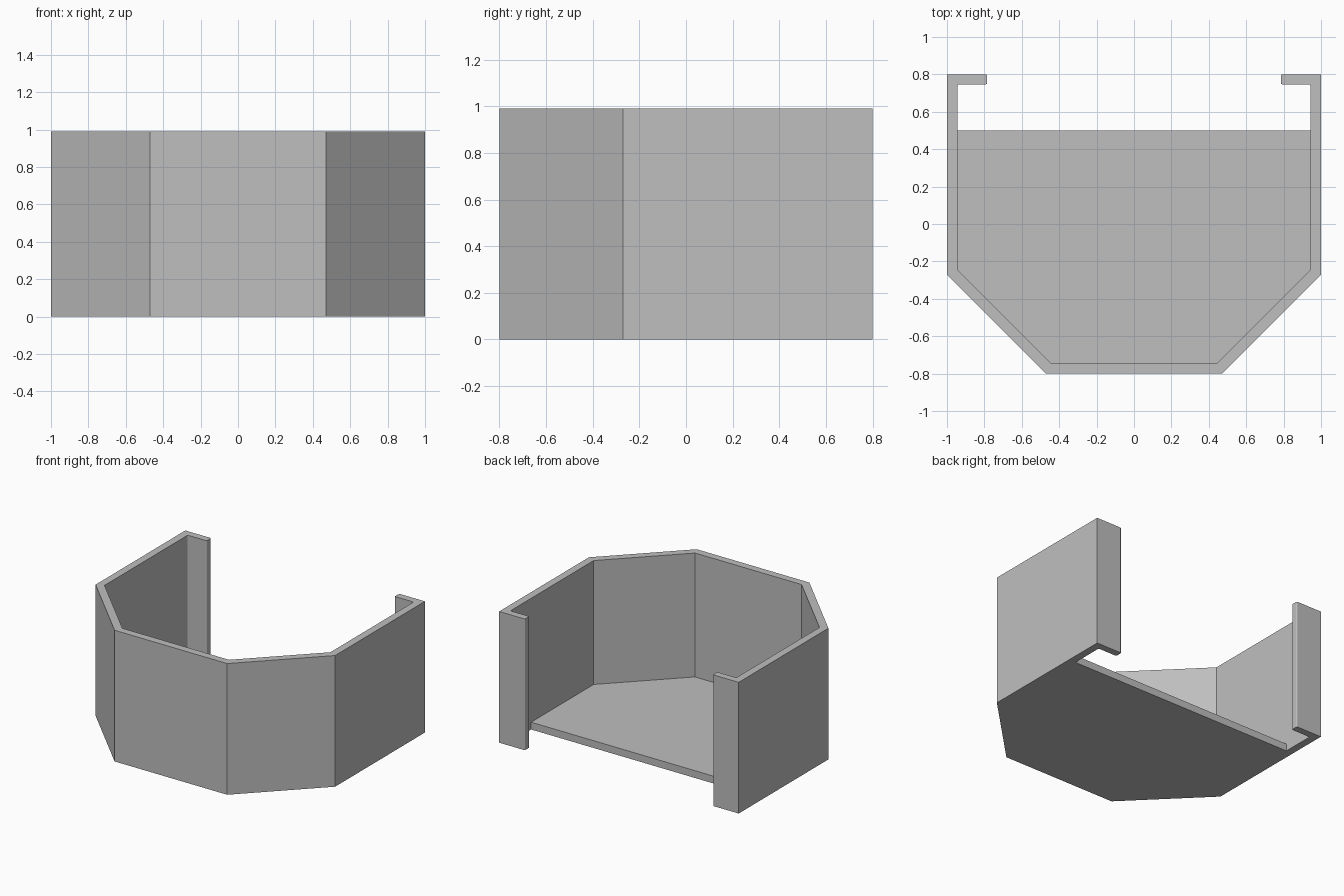
import bpy
import bmesh

cube = bpy.data.objects.get("Cube")
if cube:
    bpy.data.objects.remove(cube, do_unlink=True)

GREY = (0.52, 0.52, 0.52, 1)
HEIGHT = 0.99
FLOOR = 0.055

grey = bpy.data.materials.new("plain grey")
grey.use_nodes = True
grey.diffuse_color = GREY
grey.node_tree.nodes["Principled BSDF"].inputs["Base Color"].default_value = GREY


def mirrored(half):
    """Close a right-hand half outline with its mirror image."""
    return half + [(-x, y) for x, y in reversed(half)]


def extrude_outline(name, outline, height, rounded=()):
    """Extrude a flat outline upward, rounding the vertical edges at chosen points."""
    bm = bmesh.new()
    base = bm.faces.new([bm.verts.new((x, y, 0)) for x, y in outline])
    top = bmesh.ops.extrude_face_region(bm, geom=[base])["geom"]
    verts = [v for v in top if isinstance(v, bmesh.types.BMVert)]
    bmesh.ops.translate(bm, verts=verts, vec=(0, 0, height))
    bmesh.ops.recalc_face_normals(bm, faces=bm.faces)

    def is_rounded(edge):
        a, b = (v.co for v in edge.verts)
        return abs(a.z - b.z) > height / 2 and any(
            abs(abs(a.x) - x) + abs(a.y - y) < 0.001 for x, y in rounded)

    edges = [e for e in bm.edges if is_rounded(e)]
    if edges:
        bmesh.ops.bevel(bm, geom=edges, offset=0.008, segments=3,
                        profile=0.5, affect='EDGES')
    mesh = bpy.data.meshes.new(name)
    bm.to_mesh(mesh)
    bm.free()
    mesh.materials.append(grey)
    obj = bpy.data.objects.new(name, mesh)
    bpy.context.collection.objects.link(obj)
    return obj


# Outer and inner wall lines, front to back
outer = [(0.47, -0.8), (1, -0.27), (1, 0.8)]
inner = [(0.445, -0.743), (0.943, -0.245)]
lip = [(0.785, 0.8), (0.785, 0.747), (0.943, 0.747)]

# Faceted wall with inward lips at the open back
wall_half = outer + lip + inner[::-1]
extrude_outline("wall", mirrored(wall_half), HEIGHT, rounded=lip)

# Floor plate, stopping short of the back
extrude_outline("floor", mirrored(inner + [(0.943, 0.5)]), FLOOR)
